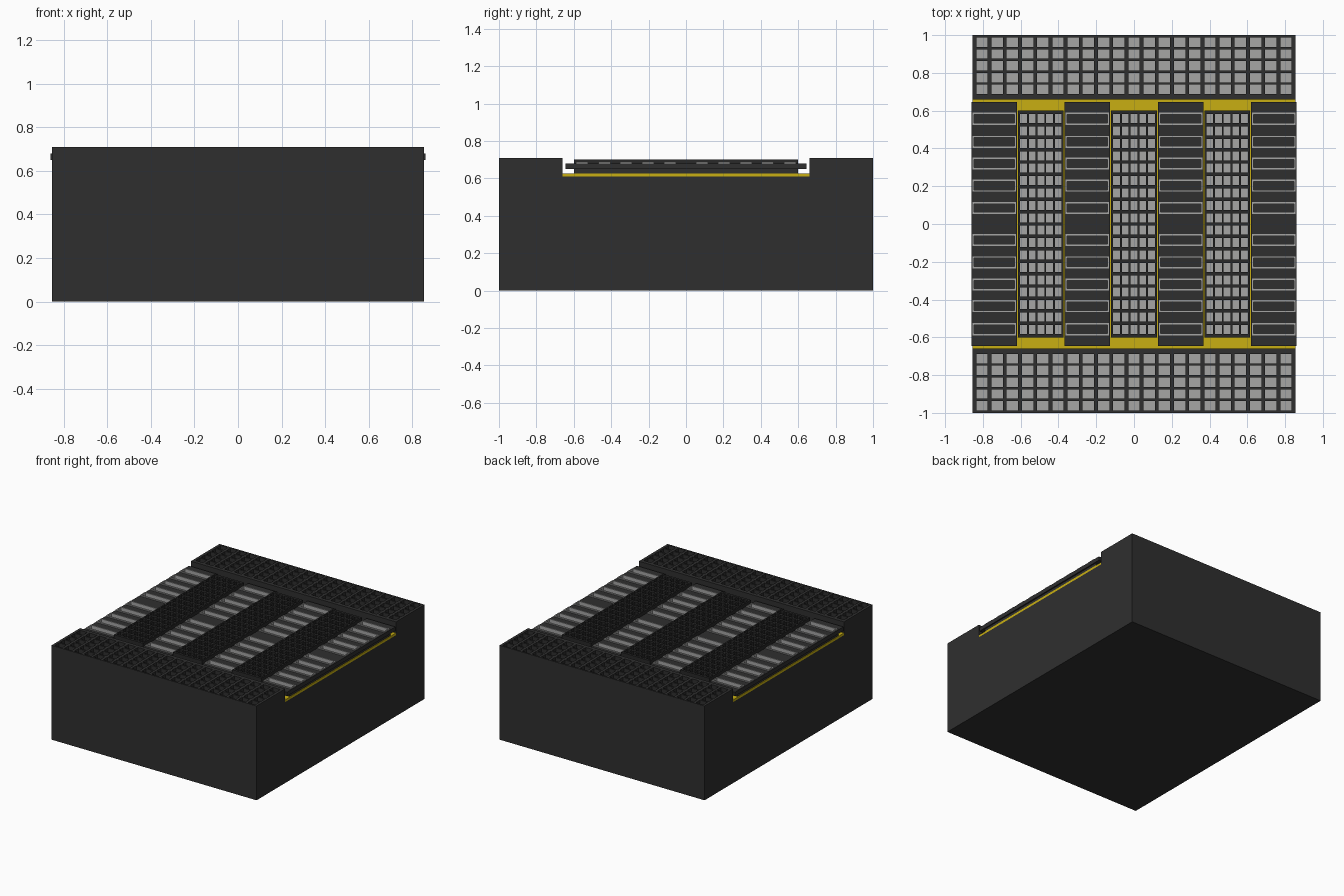
import bpy, bmesh

if "Cube" in bpy.data.objects:
    bpy.data.objects.remove(bpy.data.objects["Cube"])


def material(name, rgb):
    m = bpy.data.materials.new(name)
    m.diffuse_color = (*rgb, 1)
    m.use_nodes = True
    m.node_tree.nodes["Principled BSDF"].inputs["Base Color"].default_value = m.diffuse_color
    return m


DARK = material("charcoal", (0.028, 0.028, 0.028))
BLACK = material("dark_grate", (0.021, 0.021, 0.021))
LIGHT = material("light_grey", (0.38, 0.38, 0.375))
YELLOW = material("yellow", (0.58, 0.43, 0.006))


def boxes(name, items, mat):
    """One object from boxes given as (x0, x1, y0, y1, z0, z1)."""
    bm = bmesh.new()
    for x0, x1, y0, y1, z0, z1 in items:
        for v in bmesh.ops.create_cube(bm, size=1)["verts"]:
            v.co = (x1 if v.co.x > 0 else x0,
                    y1 if v.co.y > 0 else y0,
                    z1 if v.co.z > 0 else z0)
    me = bpy.data.meshes.new(name)
    bm.to_mesh(me)
    bm.free()
    me.materials.append(mat)
    ob = bpy.data.objects.new(name, me)
    bpy.context.collection.objects.link(ob)
    return ob


def lattice(x0, x1, y0, y1, z0, z1, nx, ny, bx, by):
    """Crossing bars leaving nx by ny open cells."""
    px, py = (x1 - x0 - bx) / nx, (y1 - y0 - by) / ny
    return ([(x0 + i * px, x0 + i * px + bx, y0, y1, z0, z1) for i in range(nx + 1)] +
            [(x0, x1, y0 + j * py, y0 + j * py + by, z0, z1) for j in range(ny + 1)])


W = 0.855

# Base block with raised ends
profile = [(-1, 0), (1, 0), (1, .66), (.66, .66), (.66, .61),
           (-.66, .61), (-.66, .66), (-1, .66)]
bm = bmesh.new()
face = bm.faces.new([bm.verts.new((-W, y, z)) for y, z in profile])
ext = bmesh.ops.extrude_face_region(bm, geom=[face])
bmesh.ops.translate(bm, vec=(2 * W, 0, 0),
                    verts=[g for g in ext["geom"] if isinstance(g, bmesh.types.BMVert)])
bmesh.ops.recalc_face_normals(bm, faces=bm.faces)
me = bpy.data.meshes.new("base_block")
bm.to_mesh(me)
bm.free()
me.materials.append(DARK)
bpy.context.collection.objects.link(bpy.data.objects.new("base_block", me))

# Yellow deck in the recess
boxes("yellow_deck", [(-W, W, -.66, .66, .61, .627)], YELLOW)

# End grates over light floors
for label, s in (("front", -1), ("back", 1)):
    ya, yb = sorted((s * .675, s * 1.0))
    ia, ib = sorted((s * .66, s * .68))
    bars = lattice(-W, W, ya, yb, .66, .71, 21, 5, .02, .013)
    boxes(label + "_grate", bars + [(-W, W, ia, ib, .66, .71)], DARK)
    boxes(label + "_grate_floor",
          [(-W + .01, W - .01, ya + .006, yb - .006, .655, .668)], LIGHT)

# Middle grates between the tracks
for n, cx in enumerate((-.493, 0, .493), 1):
    a, b = cx - .121, cx + .121
    boxes(f"middle_grate_{n}", lattice(a, b, -.6, .6, .627, .702, 5, 18, .0105, .018), BLACK)
    boxes(f"middle_grate_floor_{n}", [(a + .005, b - .005, -.595, .595, .63, .668)], LIGHT)

# Track panels: dark frame with light-rimmed slots
half = [.557, .435, .32, .203, .085]
centres = sorted(half + [-c for c in half])
H = .032
for n, cx in enumerate((-.74, -.247, .247, .74), 1):
    a, b = cx - .12, cx + .12
    frame = [(a + .01, b - .01, -.6, .6, .627, .65),
             (a, b, -.645, .645, .65, .656),
             (a, a + .012, -.645, .645, .65, .68),
             (b - .012, b, -.645, .645, .65, .68)]
    edges = [-.645] + [c + d for c in centres for d in (-H, H)] + [.645]
    frame += [(a, b, edges[i], edges[i + 1], .65, .68) for i in range(0, len(edges), 2)]
    boxes(f"track_panel_{n}", frame, DARK)
    rims = []
    for c in centres:
        l, r = a + .005, b - .005
        rims += [(l, r, c - H, c - H + .01, .655, .687),
                 (l, r, c + H - .01, c + H, .655, .687),
                 (l, l + .008, c - H, c + H, .655, .687),
                 (r - .008, r, c - H, c + H, .655, .687)]
    boxes(f"slot_rims_{n}", rims, LIGHT)
